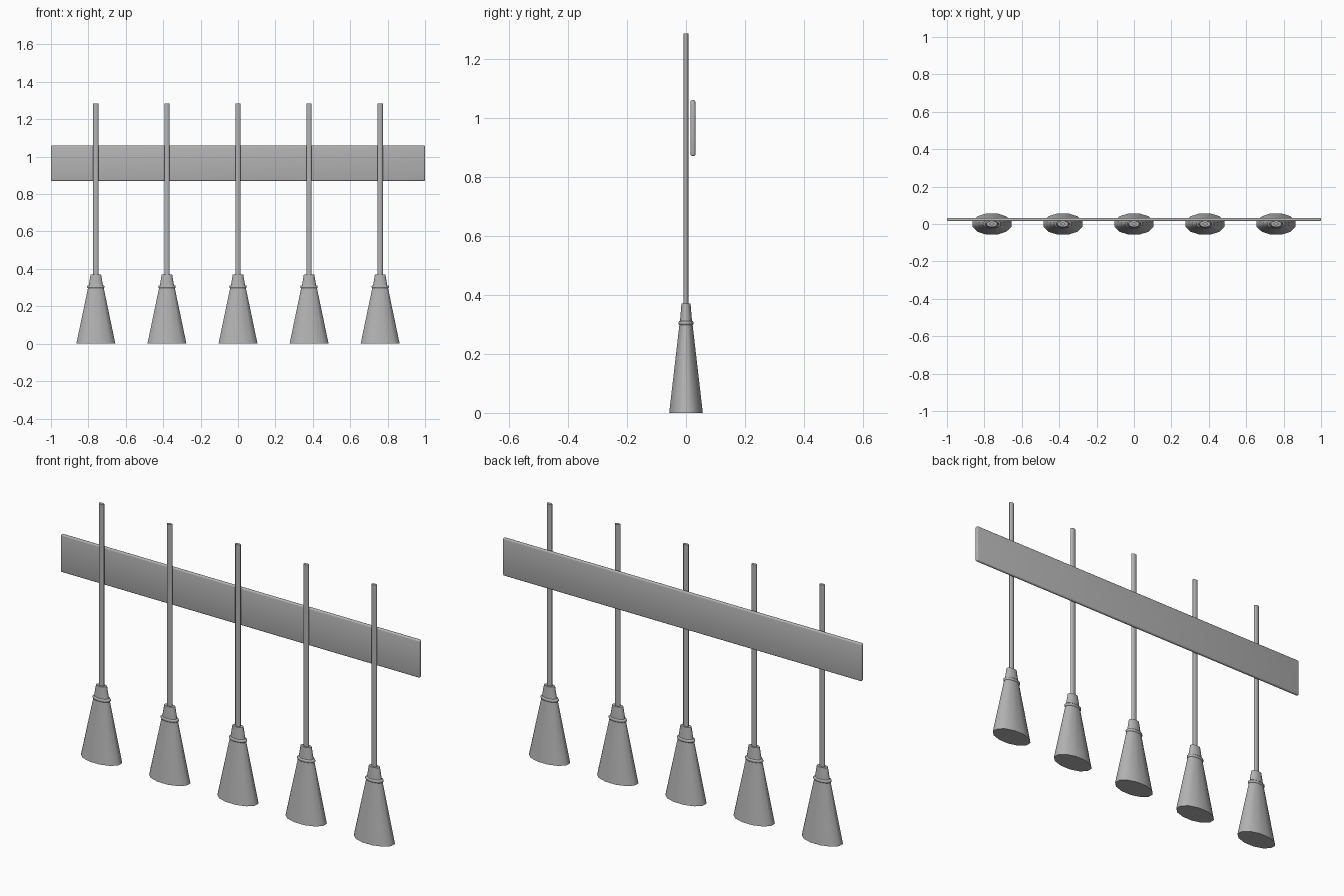
import bpy
import bmesh
import math

if "Cube" in bpy.data.objects:
    bpy.data.objects.remove(bpy.data.objects["Cube"], do_unlink=True)

GREY = (0.45, 0.45, 0.45, 1)
grey = bpy.data.materials.new("plain grey")
grey.use_nodes = True
grey.diffuse_color = GREY
grey.node_tree.nodes["Principled BSDF"].inputs["Base Color"].default_value = GREY


def finish(name, bm, angle):
    """Turn a bmesh into a shaded object."""
    bmesh.ops.recalc_face_normals(bm, faces=bm.faces)
    mesh = bpy.data.meshes.new(name)
    bm.to_mesh(mesh)
    bm.free()
    mesh.materials.append(grey)
    obj = bpy.data.objects.new(name, mesh)
    bpy.context.collection.objects.link(obj)
    bpy.ops.object.select_all(action="DESELECT")
    obj.select_set(True)
    bpy.context.view_layer.objects.active = obj
    bpy.ops.object.shade_smooth_by_angle(angle=math.radians(angle))
    return obj


def oval_loft(name, x, profile, sides):
    """Stack oval rings of (z, x radius, y radius) and close both ends."""
    bm = bmesh.new()
    rings = []
    for z, rx, ry in profile:
        ring = []
        for i in range(sides):
            a = 2 * math.pi * (i + 0.5) / sides
            ring.append(bm.verts.new((x + rx * math.cos(a), ry * math.sin(a), z)))
        rings.append(ring)
    for low, high in zip(rings, rings[1:]):
        for i in range(sides):
            j = (i + 1) % sides
            bm.faces.new((low[i], low[j], high[j], high[i]))
    bm.faces.new(rings[0])
    bm.faces.new(rings[-1])
    return finish(name, bm, 55)


# Profiles shared by every broom
BRISTLES = [(0, 0.108, 0.059), (0.3, 0.043, 0.023)]
COLLAR = [(0.297, 0.044, 0.023), (0.301, 0.048, 0.026),
          (0.308, 0.048, 0.026), (0.312, 0.044, 0.023)]
NECK = [(0.3, 0.041, 0.022), (0.37, 0.029, 0.016)]
HANDLE = [(0.36, 0.0145, 0.008), (1.285, 0.0145, 0.008)]

# Five hanging brooms
for n in range(5):
    x = 0.38 * (n - 2)
    oval_loft(f"broom_bristles_{n + 1}", x, BRISTLES, 12)
    oval_loft(f"broom_collar_{n + 1}", x, COLLAR, 12)
    oval_loft(f"broom_neck_{n + 1}", x, NECK, 12)
    oval_loft(f"broom_handle_{n + 1}", x, HANDLE, 12)

# Rounded wall board behind the handles
bm = bmesh.new()
bmesh.ops.create_cube(bm, size=1)
bmesh.ops.scale(bm, vec=(2, 0.017, 0.19), verts=bm.verts)
bmesh.ops.translate(bm, vec=(0, 0.0235, 0.965), verts=bm.verts)
bmesh.ops.bevel(bm, geom=bm.edges[:], offset=0.007, segments=3,
                profile=0.5, affect="EDGES")
finish("wall_board", bm, 40)
